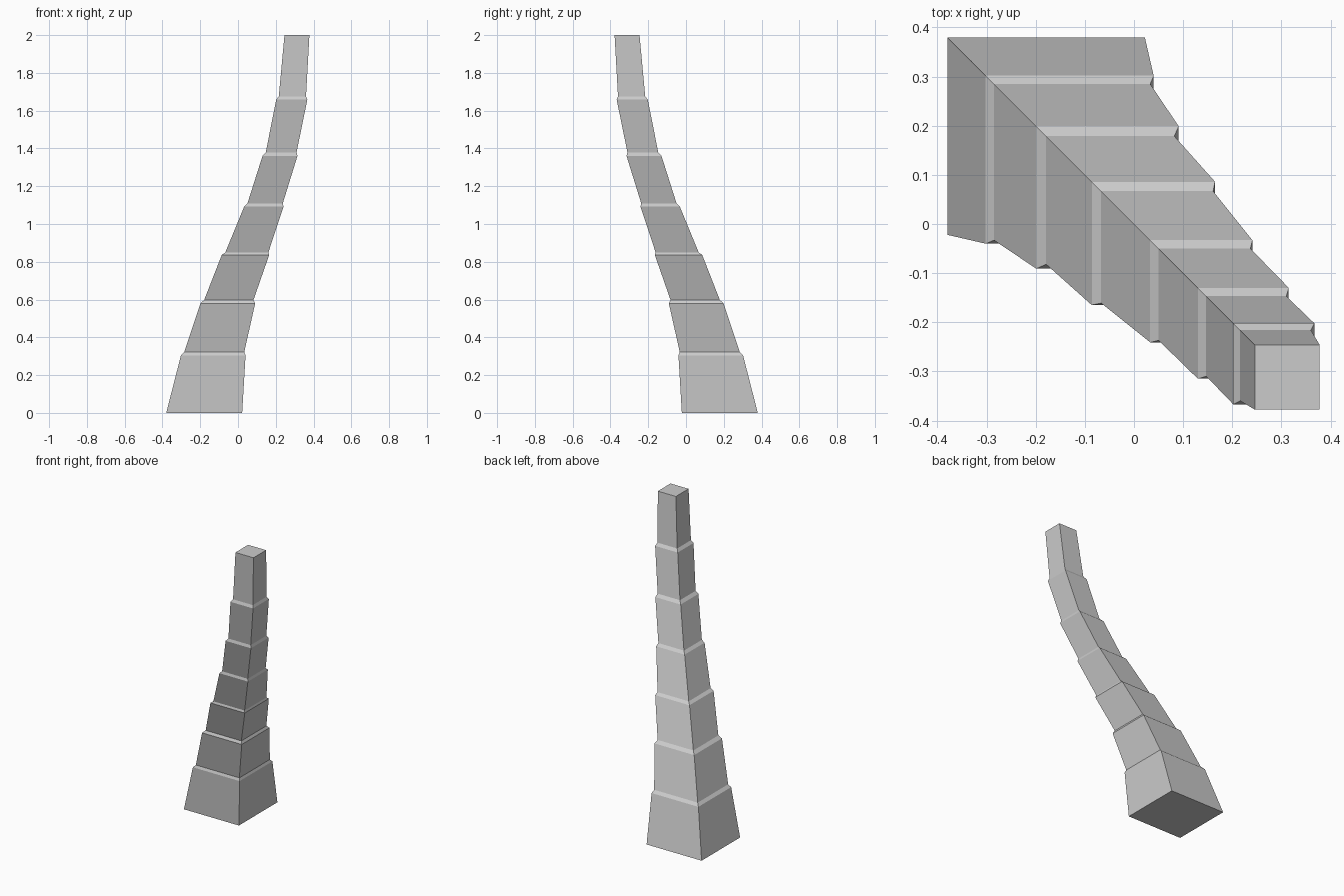
import bpy, bmesh

if "Cube" in bpy.data.objects:
    bpy.data.objects.remove(bpy.data.objects["Cube"])

# Square sections along the curved horn: (height, low edge, high edge).
# Each section spans low..high in x and -high..-low in y (diagonal lean).
SECTIONS = [
    (0.0, -0.38, 0.022),
    (0.305, -0.302, 0.04), (0.322, -0.285, 0.033),
    (0.58, -0.199, 0.091), (0.598, -0.179, 0.082),
    (0.836, -0.086, 0.165), (0.85, -0.067, 0.161),
    (1.093, 0.033, 0.241), (1.109, 0.05, 0.237),
    (1.361, 0.13, 0.315), (1.379, 0.147, 0.31),
    (1.658, 0.202, 0.367), (1.676, 0.216, 0.36),
    (2.0, 0.246, 0.378),
]


def loft_squares(name, sections):
    bm = bmesh.new()
    rings = []
    for z, a, b in sections:
        corners = [(a, -b), (b, -b), (b, -a), (a, -a)]
        rings.append([bm.verts.new((x, y, z)) for x, y in corners])
    for lower, upper in zip(rings, rings[1:]):
        for i in range(4):
            j = (i + 1) % 4
            bm.faces.new((lower[i], lower[j], upper[j], upper[i]))
    bm.faces.new(rings[0][::-1])
    bm.faces.new(rings[-1])
    bmesh.ops.recalc_face_normals(bm, faces=bm.faces)
    mesh = bpy.data.meshes.new(name)
    bm.to_mesh(mesh)
    bm.free()
    obj = bpy.data.objects.new(name, mesh)
    bpy.context.collection.objects.link(obj)
    return obj


# Segmented, leaning trunk with a small ledge at each joint
loft_squares("palm_trunk", SECTIONS)
